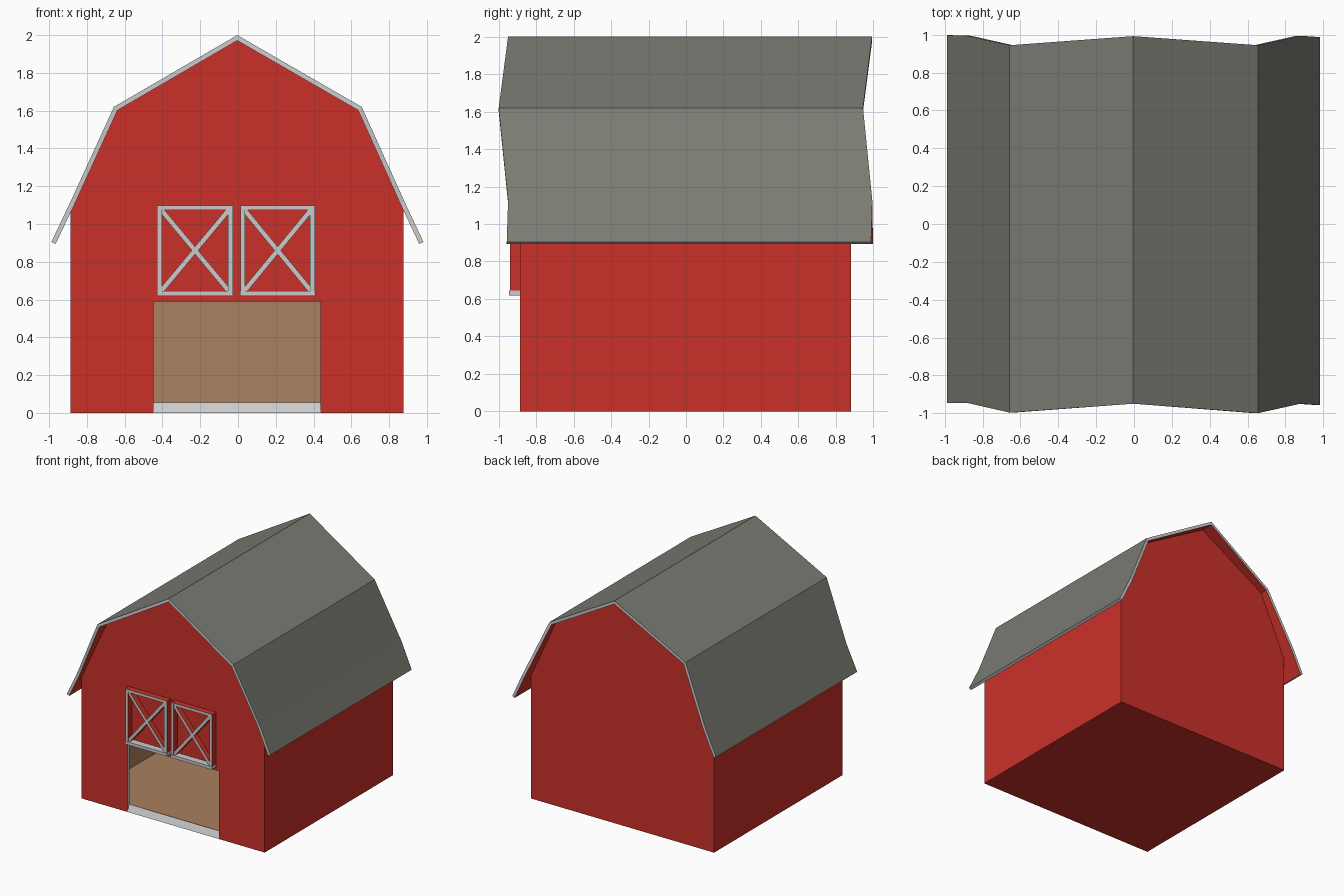
import bpy
from mathutils import Vector

if "Cube" in bpy.data.objects:
    bpy.data.objects.remove(bpy.data.objects["Cube"])


def material(name, rgb):
    m = bpy.data.materials.new(name)
    m.diffuse_color = (*rgb, 1)
    m.use_nodes = True
    m.node_tree.nodes["Principled BSDF"].inputs["Base Color"].default_value = m.diffuse_color
    return m


RED = material("barn_red", (0.60, 0.03, 0.022))
BROWN = material("interior_brown", (0.40, 0.22, 0.12))
SLATE = material("roof_slate", (0.20, 0.20, 0.175))
TRIM = material("trim_grey", (0.6, 0.6, 0.6))


def mesh_object(name, verts, faces, mats):
    me = bpy.data.meshes.new(name)
    me.from_pydata(verts, [], faces)
    for m in mats:
        me.materials.append(m)
    ob = bpy.data.objects.new(name, me)
    bpy.context.collection.objects.link(ob)
    return ob


def solidify(ob, thickness):
    # Outer skin uses slot 0, inner skin slot 1, cut edges slot 2
    mod = ob.modifiers.new("thickness", "SOLIDIFY")
    mod.thickness = thickness
    mod.offset = -1
    mod.use_even_offset = True
    mod.material_offset = 1
    mod.material_offset_rim = 2


# Barn walls and floor, with a door opening cut into the front outline
YF, YB = -0.885, 0.88
front = [(-0.887, 0), (-0.447, 0), (-0.447, 0.59), (0.437, 0.59), (0.437, 0), (0.877, 0),
         (0.877, 1.085), (0.64, 1.61), (0, 1.98), (-0.645, 1.61), (-0.887, 1.085)]
back = [front[i] for i in (0, 5, 6, 7, 8, 9, 10)]
verts = [(x, YF, z) for x, z in front] + [(x, YB, z) for x, z in back]
faces = [tuple(range(11)),                # front gable
         tuple(range(17, 10, -1)),        # back gable
         (5, 12, 13, 6),                  # right wall
         (11, 0, 10, 17),                 # left wall
         (0, 11, 12, 5, 4, 1)]            # floor
solidify(mesh_object("barn_walls", verts, faces, [RED, BROWN, TRIM]), 0.028)

# Gambrel roof: x, z, front y, back y along the profile
profile = [(-0.988, 0.905, -0.945, 0.998), (-0.885, 1.122, -0.945, 0.995), (-0.657, 1.62, -0.997, 0.945),
           (-0.004, 2.0, -0.95, 0.993), (0.655, 1.62, -1.0, 0.945), (0.88, 1.122, -0.95, 0.995),
           (0.982, 0.905, -0.957, 0.988)]
verts = [v for x, z, f, b in profile for v in ((x, f, z), (x, b, z))]
faces = [(2 * i, 2 * i + 2, 2 * i + 3, 2 * i + 1) for i in range(len(profile) - 1)]
solidify(mesh_object("roof", verts, faces, [SLATE, RED, TRIM]), 0.025)


def bar(name, p, q, width, depth_y, side_mat):
    # Board on the front wall between two (x, z) points, grey on its face
    p, q = Vector(p), Vector(q)
    d = (q - p).normalized() * width / 2
    n = Vector((-d.y, d.x))
    ring = [p - n, q - n, q + n, p + n]
    vs = [(c.x, depth_y, c.y) for c in ring] + [(c.x, YF + 0.01, c.y) for c in ring]
    fs = [(0, 1, 2, 3), (7, 6, 5, 4)] + [(i, i + 4, (i + 1) % 4 + 4, (i + 1) % 4) for i in range(4)]
    ob = mesh_object(name, vs, fs, [TRIM, side_mat])
    for f in ob.data.polygons[1:]:
        f.material_index = 1


# Pair of cross-braced loft shutters above the opening
for side, x0, x1 in (("left", -0.415, -0.04), ("right", 0.025, 0.395)):
    bl, br, tr, tl = (x0, 0.635), (x1, 0.635), (x1, 1.085), (x0, 1.085)
    bar(f"{side}_shutter_brace_up", bl, tr, 0.026, -0.934, RED)
    bar(f"{side}_shutter_brace_down", tl, br, 0.026, -0.932, RED)
    bar(f"{side}_shutter_outer_stile", (x0, 0.62), (x0, 1.098), 0.026, -0.94, RED)
    bar(f"{side}_shutter_inner_stile", (x1, 0.62), (x1, 1.098), 0.026, -0.94, RED)
    bar(f"{side}_shutter_top_rail", tl, tr, 0.024, -0.937, RED)
    bar(f"{side}_shutter_bottom_rail", (x0 - 0.014, 0.632), (x1 + 0.014, 0.632), 0.026, -0.945, TRIM)
